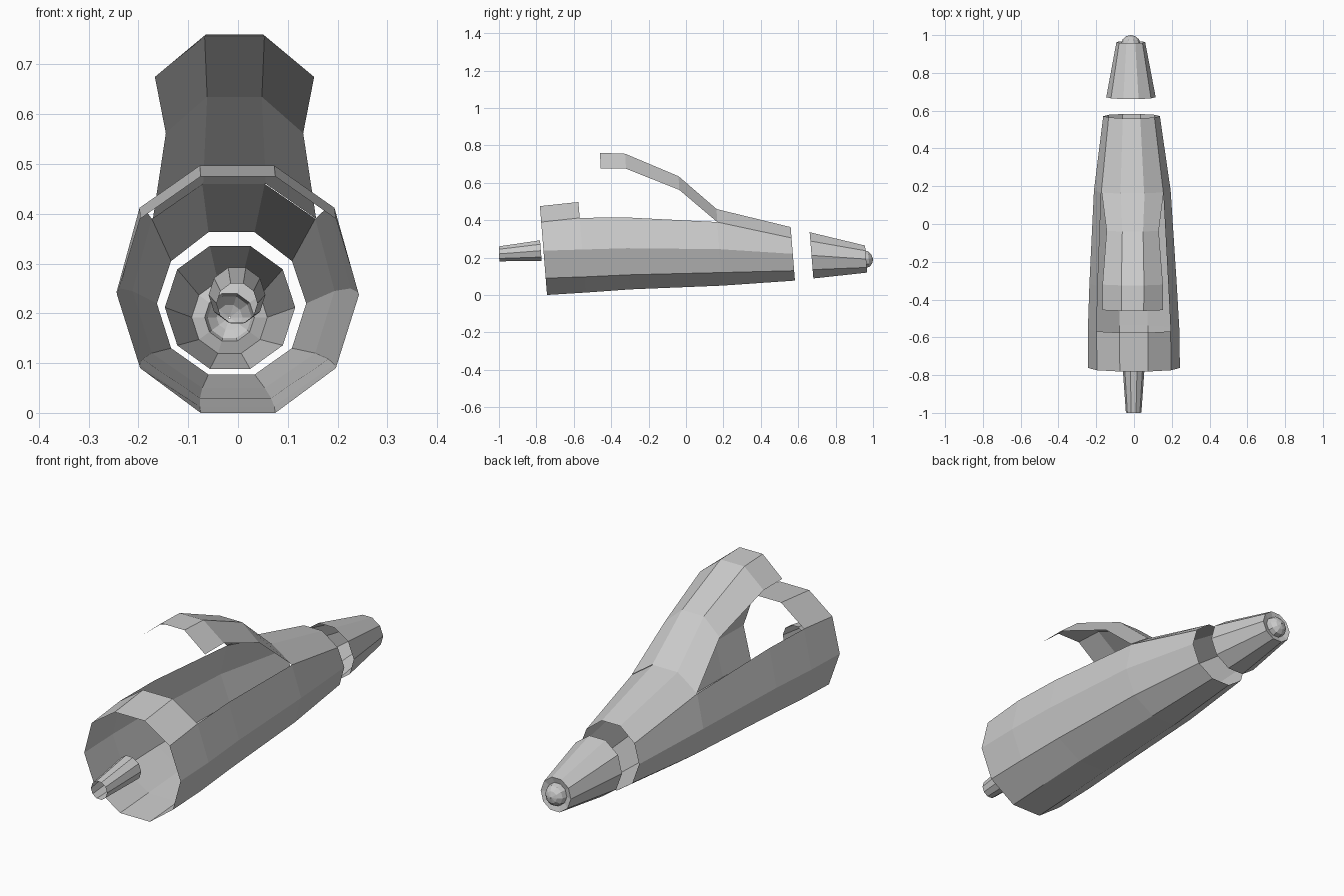
import bpy, math

if "Cube" in bpy.data.objects:
    bpy.data.objects.remove(bpy.data.objects["Cube"])

SIDES = 10
TILT = -0.08  # every ring leans slightly along y


def make_object(name, verts, faces):
    mesh = bpy.data.meshes.new(name)
    mesh.from_pydata(verts, [], faces)
    mesh.update()
    obj = bpy.data.objects.new(name, mesh)
    bpy.context.collection.objects.link(obj)
    return obj


def heights(zc, r):
    """Level heights (top, upper, middle, lower, bottom) of a regular decagon."""
    return [zc + r * math.sin(math.radians(a)) for a in (72, 36, 0, -36, -72)]


def ring(x0, y0, r, levels, tilt=TILT):
    level_of = [2, 1, 0, 0, 1, 2, 3, 4, 4, 3]
    pts = []
    for k in range(SIDES):
        z = levels[level_of[k]]
        pts.append((x0 + r * math.cos(math.radians(36 * k)),
                    y0 + tilt * (z - levels[2]), z))
    return pts


def loft(name, rings, skip=()):
    """Open tube through rings; skip holds (segment, side) faces left open."""
    verts = [v for rg in rings for v in rg]
    faces = []
    for s in range(len(rings) - 1):
        for k in range(SIDES):
            if (s, k) in skip:
                continue
            a, b = s * SIDES + k, s * SIDES + (k + 1) % SIDES
            faces.append((a, b, b + SIDES, a + SIDES))
    return make_object(name, verts, faces)


# Main body shell with an open hatch in its top three faces
body_rings = [
    ring(0.000, -0.762, 0.243, (0.475, 0.390, 0.237, 0.090, 0.000)),
    ring(-0.002, -0.555, 0.242, (0.497, 0.412, 0.243, 0.097, 0.013)),
    ring(-0.005, -0.315, 0.231, (0.500, 0.415, 0.250, 0.108, 0.030)),
    ring(-0.009, 0.178, 0.203, (0.460, 0.390, 0.245, 0.120, 0.050)),
    ring(-0.013, 0.571, 0.150, (0.363, 0.305, 0.220, 0.130, 0.077)),
]
hatch = {(s, k) for s in (1, 2) for k in (1, 2, 3)}
loft("body_shell", body_rings, hatch)

# Raised flap hinged at the front of the hatch: (y, top z, side z, top half width, side half width)
flap_rows = [
    (0.163, 0.460, 0.390, 0.063, 0.164),
    (-0.040, 0.635, 0.562, 0.055, 0.138),
    (-0.325, 0.755, 0.675, 0.060, 0.160),
    (-0.460, 0.760, 0.675, 0.058, 0.160),
]
verts, faces = [], []
for i, (y, zt, zs, wt, ws) in enumerate(flap_rows):
    cx = -0.007
    verts += [(cx + ws, y + 0.004, zs), (cx + wt, y, zt), (cx - wt, y, zt), (cx - ws, y + 0.004, zs)]
    if i:
        for k in range(3):
            a = (i - 1) * 4 + k
            faces.append((a, a + 1, a + 5, a + 4))
make_object("raised_flap", verts, faces)

# Nose cone, open at the back, with a narrow lip around the tip
loft("nose_cone", [
    ring(-0.016, 0.671, 0.131, heights(0.212, 0.130)),
    ring(-0.017, 0.963, 0.076, heights(0.192, 0.076)),
    ring(-0.017, 0.955, 0.050, heights(0.192, 0.050)),
])

# Rounded tip in the nose
tip_rings = [ring(-0.017, 0.955 + dy, r, heights(0.192, r))
             for dy, r in ((0.0, 0.050), (0.022, 0.044), (0.038, 0.026), (0.045, 0.002))]
loft("nose_tip", tip_rings)

# Tapered tail tube
loft("tail_tube", [
    ring(-0.002, -0.999, 0.041, heights(0.220, 0.042), -0.02),
    ring(-0.002, -0.776, 0.057, heights(0.237, 0.058)),
])
